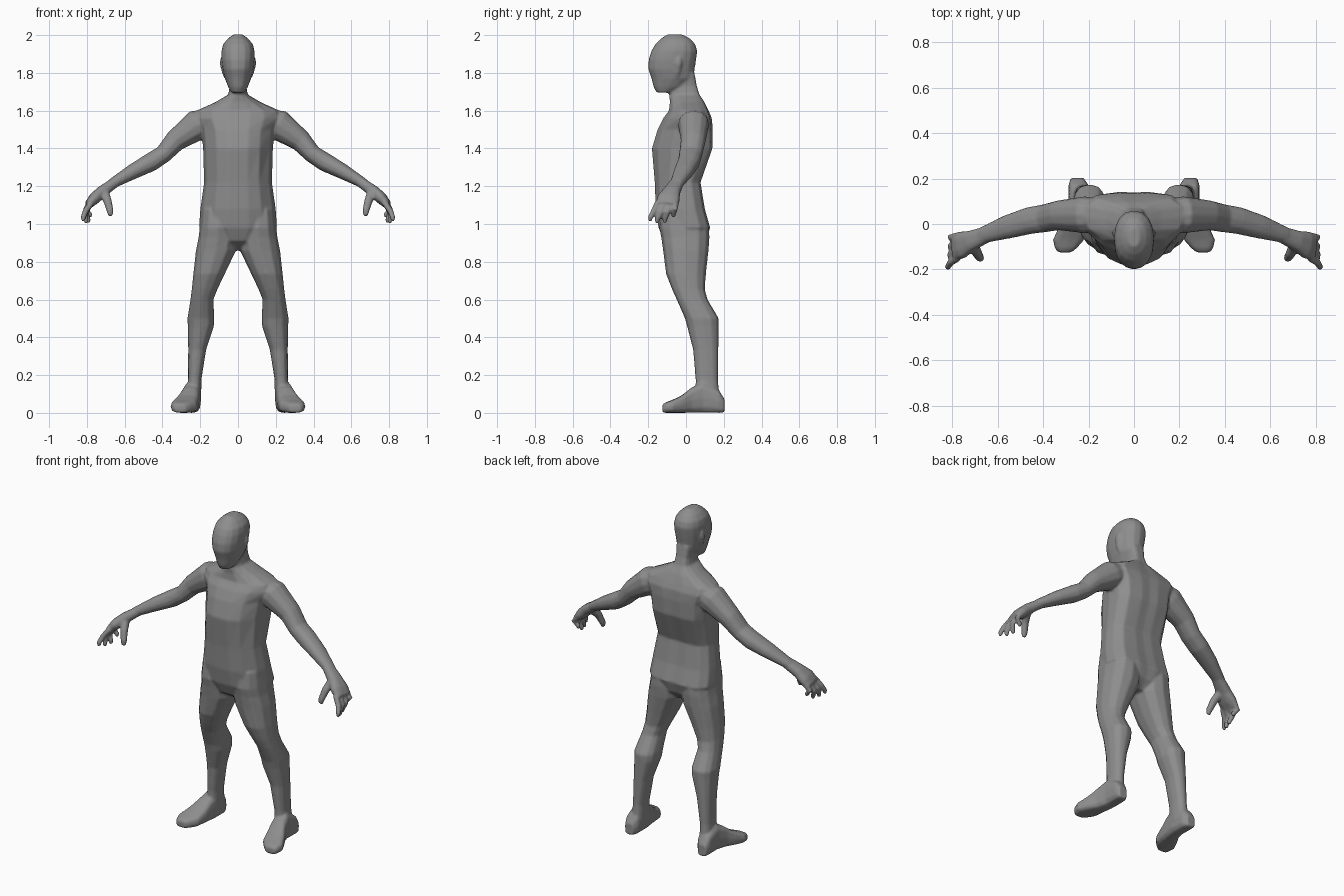
import bpy, bmesh, math
from mathutils import Vector

grey = bpy.data.materials.new("dark_grey")
grey.diffuse_color = (.27, .27, .27, 1)
parts = []


def oval(n, p):
    """Unit rounded outline; p < 1 makes it squarer."""
    f = lambda v: math.copysign(abs(v) ** p, v) if abs(v) > 1e-6 else 0
    return [(f(math.cos(2 * math.pi * i / n)), f(math.sin(2 * math.pi * i / n))) for i in range(n)]


def build(name, lofts, mirror=False):
    """Skin stacks of rings into one closed part, optionally with its mirror twin."""
    if mirror:
        lofts = lofts + [[[(-p[0], p[1], p[2]) for p in r] for r in rings] for rings in lofts]
    bm = bmesh.new()
    for rings in lofts:
        vs = [[bm.verts.new(p) for p in r] for r in rings]
        n = len(vs[0])
        for a, b in zip(vs, vs[1:]):
            for i in range(n):
                j = (i + 1) % n
                bm.faces.new((a[i], a[j], b[j], b[i]))
        bm.faces.new(vs[0][::-1])
        bm.faces.new(vs[-1])
    bmesh.ops.recalc_face_normals(bm, faces=bm.faces[:])
    me = bpy.data.meshes.new(name)
    bm.to_mesh(me)
    bm.free()
    me.materials.append(grey)
    ob = bpy.data.objects.new(name, me)
    bpy.context.collection.objects.link(ob)
    parts.append(ob)


def level(z, x0, x1, y0, y1, prof):
    """Horizontal ring filling the given x and y limits."""
    cx, cy, rx, ry = (x0 + x1) / 2, (y0 + y1) / 2, (x1 - x0) / 2, (y1 - y0) / 2
    return [(cx + rx * u, cy + ry * v, z) for u, v in prof]


def tube(path, prof):
    """Rings across a path of (x, y, z, y radius, other radius)."""
    pts = [Vector(p[:3]) for p in path]
    out = []
    for i, p in enumerate(path):
        d = (pts[min(i + 1, len(pts) - 1)] - pts[max(i - 1, 0)]).normalized()
        a = Vector((0, 1, 0))
        a = (a - d * a.dot(d)).normalized()
        b = d.cross(a)
        out.append([pts[i] + a * p[3] * u + b * p[4] * v for u, v in prof])
    return out


# Torso and neck: wedge-shaped front, broad flat back
half = [(.28, -1), (.62, -.82), (.92, -.35), (1, .15), (.96, .6), (.75, .92), (.3, 1)]
chest = [(0, -1)] + half + [(0, .97)] + [(-u, v) for u, v in reversed(half)]
torso = [(.86, .04, -.04, .06), (.91, .13, -.115, .105), (.98, .207, -.145, .128),
         (1.08, .2, -.16, .10), (1.22, .18, -.165, .077), (1.40, .185, -.18, .14),
         (1.50, .195, -.15, .142), (1.56, .225, -.12, .137), (1.60, .22, -.09, .12),
         (1.645, .12, -.085, .098), (1.685, .052, -.088, .072), (1.73, .044, -.085, .058),
         (1.80, .05, -.08, .045)]
build("torso", [[level(z, -w, w, f, b, chest) for z, w, f, b in torso]])

# Head
skull = [(1.695, .035, -.155, -.08), (1.725, .052, -.172, -.01), (1.77, .07, -.183, .04),
         (1.82, .082, -.2, .046), (1.87, .088, -.198, .054), (1.915, .088, -.184, .06),
         (1.95, .08, -.165, .05), (1.98, .056, -.135, .025), (2.003, .025, -.1, -.02)]
build("head", [[level(z, -w, w, f, b, oval(16, .9)) for z, w, f, b in skull]])

# Ears
ear = [(1.77, .05, .072, -.056, -.038), (1.80, .055, .086, -.062, -.03),
       (1.85, .06, .098, -.062, -.018), (1.88, .06, .094, -.05, -.025)]
build("ears", [[level(*e, oval(8, 1)) for e in ear]], True)

# Legs
leg = [(1.08, .03, .19, -.13, .085), (.98, .01, .203, -.142, .123), (.93, .008, .209, -.132, .125),
       (.86, .01, .223, -.122, .12), (.735, .07, .237, -.106, .106), (.655, .108, .245, -.075, .10),
       (.6, .13, .252, -.05, .115), (.5, .125, .268, -.006, .174), (.46, .127, .266, .005, .174),
       (.335, .168, .264, .037, .172), (.18, .193, .265, .05, .17), (.06, .195, .275, .05, .18)]
build("legs", [[level(*s, oval(12, .85)) for s in leg]], True)

# Feet: (y, centre x, half width, top)
foot = [(.203, .25, .028, .075), (.175, .245, .043, .12), (.09, .243, .047, .165),
        (.03, .255, .052, .135), (-.02, .272, .063, .095), (-.07, .288, .069, .07),
        (-.105, .3, .05, .057), (-.125, .305, .03, .045)]
build("feet", [[[(cx + w * u, y, t / 2 + t / 2 * v) for u, v in oval(12, .65)]
                for y, cx, w, t in foot]], True)

# Arms
arm = [(.12, .045, 1.56, .065, .055), (.215, .04, 1.525, .082, .082), (.333, .038, 1.44, .066, .058),
       (.395, .025, 1.37, .062, .048), (.46, .015, 1.328, .06, .05),
       (.555, -.012, 1.278, .053, .041), (.668, -.05, 1.213, .036, .027)]
build("arms", [tube(arm, oval(12, .9))], True)

# Hands: palm, four curled fingers and a thumb
palm = [(.63, -.038, 1.235, .034, .026), (.72, -.075, 1.172, .047, .032),
        (.76, -.093, 1.135, .062, .032), (.793, -.1, 1.1, .06, .022)]
hand = [tube(palm, oval(10, .8))]
for y0, y1, x1, z1 in [(-.15, -.19, .817, 1.015), (-.117, -.153, .802, 1.003),
                       (-.084, -.112, .79, 1.007), (-.053, -.066, .78, 1.035)]:
    hand.append(tube([(.775, y0, 1.115, .016, .017), (.808, (y0 + y1) / 2, (1.1 + z1) / 2 + .01, .016, .016),
                      (x1 + .003, y1, z1 + .017, .014, .014), (x1, y1, z1, .01, .01)], oval(8, .9)))
hand.append(tube([(.71, -.085, 1.175, .028, .026), (.69, -.13, 1.12, .022, .023),
                  (.677, -.15, 1.07, .018, .019), (.675, -.156, 1.043, .011, .012)], oval(8, .9)))
build("hands", hand, True)

# Fuse all parts into one seamless smooth skin
bpy.ops.object.select_all(action='DESELECT')
for ob in parts:
    ob.select_set(True)
bpy.context.view_layer.objects.active = parts[0]
bpy.ops.object.join()
body = bpy.context.view_layer.objects.active
body.name = body.data.name = "body"
fuse = body.modifiers.new("fuse", 'REMESH')
fuse.mode = 'VOXEL'
fuse.voxel_size = .007
fuse.use_smooth_shade = True
soften = body.modifiers.new("soften", 'SMOOTH')
soften.factor = .5
soften.iterations = 5
